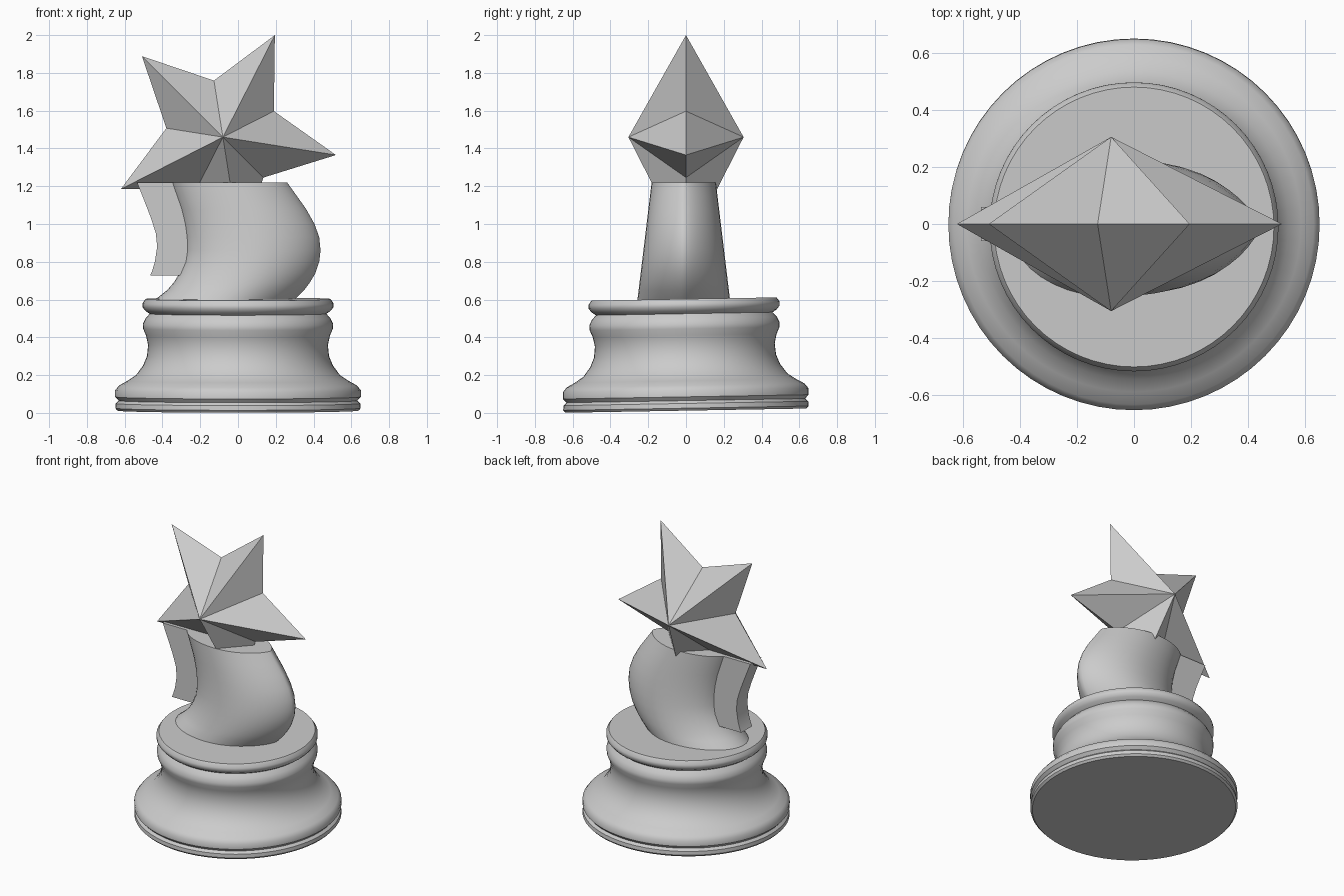
import bpy, bmesh, math
from math import sin, cos, pi, radians

if "Cube" in bpy.data.objects:
    bpy.data.objects.remove(bpy.data.objects["Cube"])


def make(name, verts, faces, smooth=None):
    me = bpy.data.meshes.new(name)
    me.from_pydata(verts, [], faces)
    bm = bmesh.new()
    bm.from_mesh(me)
    bmesh.ops.remove_doubles(bm, verts=bm.verts, dist=1e-5)
    bmesh.ops.recalc_face_normals(bm, faces=bm.faces)
    bm.to_mesh(me)
    bm.free()
    ob = bpy.data.objects.new(name, me)
    bpy.context.collection.objects.link(ob)
    if smooth:
        bpy.ops.object.select_all(action='DESELECT')
        ob.select_set(True)
        bpy.context.view_layer.objects.active = ob
        bpy.ops.object.shade_smooth_by_angle(angle=radians(smooth))
    return ob


def loft(name, rings, smooth):
    """Skin a stack of equal-sized closed rings and cap both ends."""
    n = len(rings[0])
    verts = [v for r in rings for v in r]
    faces = [(k * n + i, k * n + (i + 1) % n, (k + 1) * n + (i + 1) % n, (k + 1) * n + i)
             for k in range(len(rings) - 1) for i in range(n)]
    faces += [tuple(range(n))[::-1], tuple(range(len(verts) - n, len(verts)))]
    return make(name, verts, faces, smooth)


# turned pedestal, leaning very slightly towards the front
profile = [(.638, .012), (.65, .025), (.648, .05), (.632, .065), (.65, .085), (.65, .12),
           (.63, .145), (.585, .17), (.54, .2), (.503, .25), (.482, .3), (.476, .36),
           (.487, .41), (.502, .445), (.504, .47), (.49, .5), (.468, .525), (.49, .54),
           (.506, .56), (.506, .58), (.49, .603)]
N = 64
base = loft("turned_base", [[(r * cos(2 * pi * i / N), r * sin(2 * pi * i / N), z)
                             for i in range(N)] for r, z in profile], 40)
base.rotation_euler.x = radians(1.0)

# curved neck: rounded at the back, pointed along the bulging side
sections = [(.58, -.45, .28), (.61, -.425, .31), (.65, -.375, .35), (.69, -.34, .38),
            (.74, -.31, .41), (.8, -.285, .43), (.86, -.277, .437), (.93, -.28, .43),
            (1.0, -.29, .405), (1.08, -.31, .36), (1.15, -.335, .31), (1.22, -.36, .26)]


def neck_ring(z, x0, x1, n=40):
    c, h = (x0 + x1) / 2, (x1 - x0) / 2
    w = .245 + (.17 - .245) * (z - .6) / .62
    ring = []
    for i in range(n):
        a = 2 * pi * i / n
        s = abs(sin(a)) ** (1.4 if cos(a) > 0 else 1.0)
        ring.append((c + h * cos(a), -.012 + w * math.copysign(s, sin(a)), z))
    return ring


loft("curved_neck", [neck_ring(*s) for s in sections], 40)

# slab down the back of the neck
slab = [(.727, -.465, -.27), (.75, -.455, -.25), (.8, -.44, -.23), (.88, -.428, -.22),
        (.95, -.435, -.22), (1.03, -.46, -.24), (1.12, -.495, -.27), (1.22, -.535, -.3)]
T = .06
loft("back_slab", [[(a, -T, z), (b, -T, z), (b, T, z), (a, T, z)] for z, a, b in slab], 30)

# faceted five-pointed star
cx, cz, R = -.08, 1.46, .606
verts = [(cx, -.305, cz), (cx, .305, cz)]
for i in range(10):
    a, r = radians(63 + 36 * i), R if i % 2 == 0 else R * .5
    verts.append((cx + r * cos(a), 0, cz + r * sin(a)))
make("star", verts, [(p, 2 + i, 2 + (i + 1) % 10) for i in range(10) for p in (0, 1)])
